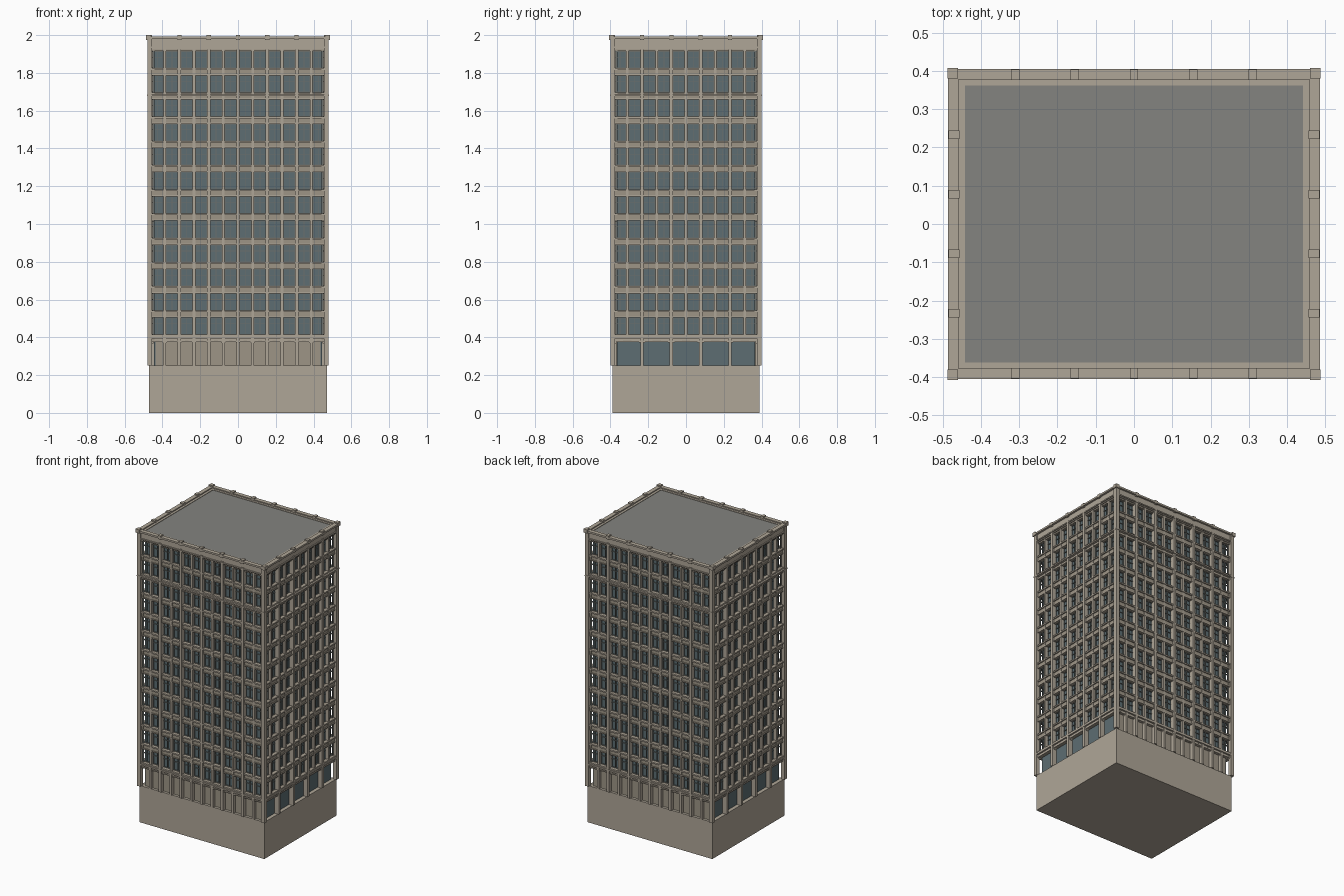
import bpy, bmesh, math
from mathutils import Matrix, Vector

if "Cube" in bpy.data.objects:
    bpy.data.objects.remove(bpy.data.objects["Cube"])

PITCH, FLOOR, Z0 = 0.0776, 0.1283, 0.414     # window pitch, storey height, first sill
WIN_H, ROWS = 0.09, 12


def material(name, rgb):
    m = bpy.data.materials.new(name)
    m.diffuse_color = (*rgb, 1)
    m.use_nodes = True
    m.node_tree.nodes["Principled BSDF"].inputs["Base Color"].default_value = m.diffuse_color
    return m


STONE = material("stone", (0.43, 0.38, 0.31))
PANEL = material("spandrel_stone", (0.34, 0.30, 0.24))
GLASS = material("glass", (0.11, 0.155, 0.17))
FRAME = material("window_frame", (0.15, 0.16, 0.15))
ROOF = material("roofing", (0.23, 0.23, 0.215))


class Part:
    """Collects boxes and extruded profiles into one object."""
    def __init__(self, name, mat):
        self.name, self.mat, self.bm = name, mat, bmesh.new()

    def box(self, x0, x1, y0, y1, z0, z1, m=Matrix()):
        size = Matrix.Diagonal((x1 - x0, y1 - y0, z1 - z0, 1))
        at = Matrix.Translation(((x0 + x1) / 2, (y0 + y1) / 2, (z0 + z1) / 2))
        bmesh.ops.create_cube(self.bm, size=1, matrix=m @ at @ size)

    def slab(self, hx, hy, z0, z1):
        self.box(-hx, hx, -hy, hy, z0, z1)

    def ring(self, hx, hy, t, z0, z1):
        for s in (-1, 1):
            a, b = sorted((s * hy, s * (hy - t)))
            self.box(-hx, hx, a, b, z0, z1)
            a, b = sorted((s * hx, s * (hx - t)))
            self.box(a, b, -hy + t, hy - t, z0, z1)

    def arch_head(self, u0, u1, y0, y1, spring, rise, top, m):
        n = 8
        pts = [(u1, top), (u0, top)]
        for i in range(n + 1):
            t = i / n
            pts.append((u0 + (u1 - u0) * t, spring + rise * math.sin(math.pi * t) ** 0.6))
        f = self.bm.faces.new([self.bm.verts.new(m @ Vector((u, y0, z))) for u, z in pts])
        r = bmesh.ops.extrude_face_region(self.bm, geom=[f])
        d = m.to_3x3() @ Vector((0, y1 - y0, 0))
        bmesh.ops.translate(self.bm, vec=d, verts=[v for v in r["geom"] if isinstance(v, bmesh.types.BMVert)])

    def done(self):
        bmesh.ops.recalc_face_normals(self.bm, faces=self.bm.faces)
        me = bpy.data.meshes.new(self.name)
        self.bm.to_mesh(me)
        self.bm.free()
        me.materials.append(self.mat)
        bpy.context.collection.objects.link(bpy.data.objects.new(self.name, me))


# Plinth, glazed core and roof
plinth = Part("plinth", STONE)
plinth.slab(0.47, 0.388, 0, 0.25)
core = Part("glass_core", GLASS)
core.slab(0.445, 0.365, 0.25, 1.93)
roof = Part("roof", ROOF)
roof.slab(0.462, 0.382, 1.94, 1.982)

# Parapet band, cornice and string courses
cornice = Part("cornice", STONE)
cornice.ring(0.472, 0.392, 0.03, 1.925, 1.985)
cornice.ring(0.479, 0.399, 0.02, 1.932, 1.94)
cornice.ring(0.486, 0.405, 0.028, 1.98, 1.992)
courses = Part("string_courses", STONE)
courses.ring(0.482, 0.402, 0.035, 1.677, 1.686)
courses.ring(0.478, 0.398, 0.035, 0.394, 0.404)

piers = Part("corner_piers", STONE)
for sx in (-1, 1):
    for sy in (-1, 1):
        x, y = sorted((sx * 0.455, sx * 0.48)), sorted((sy * 0.375, sy * 0.40))
        piers.box(*x, *y, 0.25, 1.982)
        x, y = sorted((sx * 0.46, sx * 0.487)), sorted((sy * 0.38, sy * 0.407))
        cornice.box(*x, *y, 1.975, 2.0)

pilasters = Part("pilasters", STONE)
mullions = Part("minor_pilasters", STONE)
spandrels = Part("spandrels", PANEL)
sills = Part("sills", STONE)
frames = Part("window_frames", FRAME)
arches = Part("ground_arches", STONE)
backing = Part("arcade_wall", PANEL)

# Each facade is drawn facing -y at distance d, then turned into place
for side in range(4):
    m = Matrix.Rotation(side * math.pi / 2, 4, 'Z')
    long_side = side % 2 == 0
    n, d = (12, 0.388) if long_side else (10, 0.468)
    half = n * PITCH / 2

    # Vertical ribs, every second one stronger, with a roof block above
    for i in range(1, n):
        u = -half + i * PITCH
        if i % 2 == 0:
            pilasters.box(u - .009, u + .009, -d - .009, -d + .025, 0.25, 1.945, m)
            cornice.box(u - .011, u + .011, -d - .016, -d + .012, 1.975, 2.0, m)
        else:
            mullions.box(u - .007, u + .007, -d - .001, -d + .025, 0.40, 1.93, m)
            if long_side:
                mullions.box(u - .008, u + .008, -d - .005, -d + .025, 0.25, 0.40, m)

    # Spandrels and sills at every storey
    for r in range(ROWS + 1):
        z = Z0 + r * FLOOR
        spandrels.box(-half, half, -d + .003, -d + .025, z - 0.038, z, m)
        if r < ROWS:
            for b in range(n // 2):
                u = -half + 2 * b * PITCH
                sills.box(u + .009, u + 2 * PITCH - .009, -d - .005, -d + .02, z - .009, z, m)
                sills.box(u + .009, u + 2 * PITCH - .009, -d - .002, -d + .02, z - .038, z - .031, m)

    # Window frames with glazing bars
    for r in range(ROWS):
        z = Z0 + r * FLOOR
        for i in range(n):
            u = -half + (i + .5) * PITCH
            y0, y1 = -d + .016, -d + .025
            for k in (-.030, 0, .030):
                frames.box(u + k - .0018, u + k + .0018, y0, y1, z, z + WIN_H, m)
            for k in (.002, .058, .088):
                frames.box(u - .032, u + .032, y0 + .001, y1, z + k - .0015, z + k + .0015, m)

    # Ground floor: narrow blind arches on the long sides, wide glazed ones on the short
    step = PITCH if long_side else 2 * PITCH
    for i in range(round(2 * half / step)):
        u = -half + i * step
        arches.arch_head(u + .006, u + step - .006, -d + .001, -d + .02, 0.368, 0.018, 0.405, m)
    if long_side:
        backing.box(-0.437, 0.437, -d + .018, -d + .03, 0.25, 0.40, m)

for p in (plinth, core, roof, cornice, courses, piers, pilasters, mullions,
          spandrels, sills, frames, arches, backing):
    p.done()
